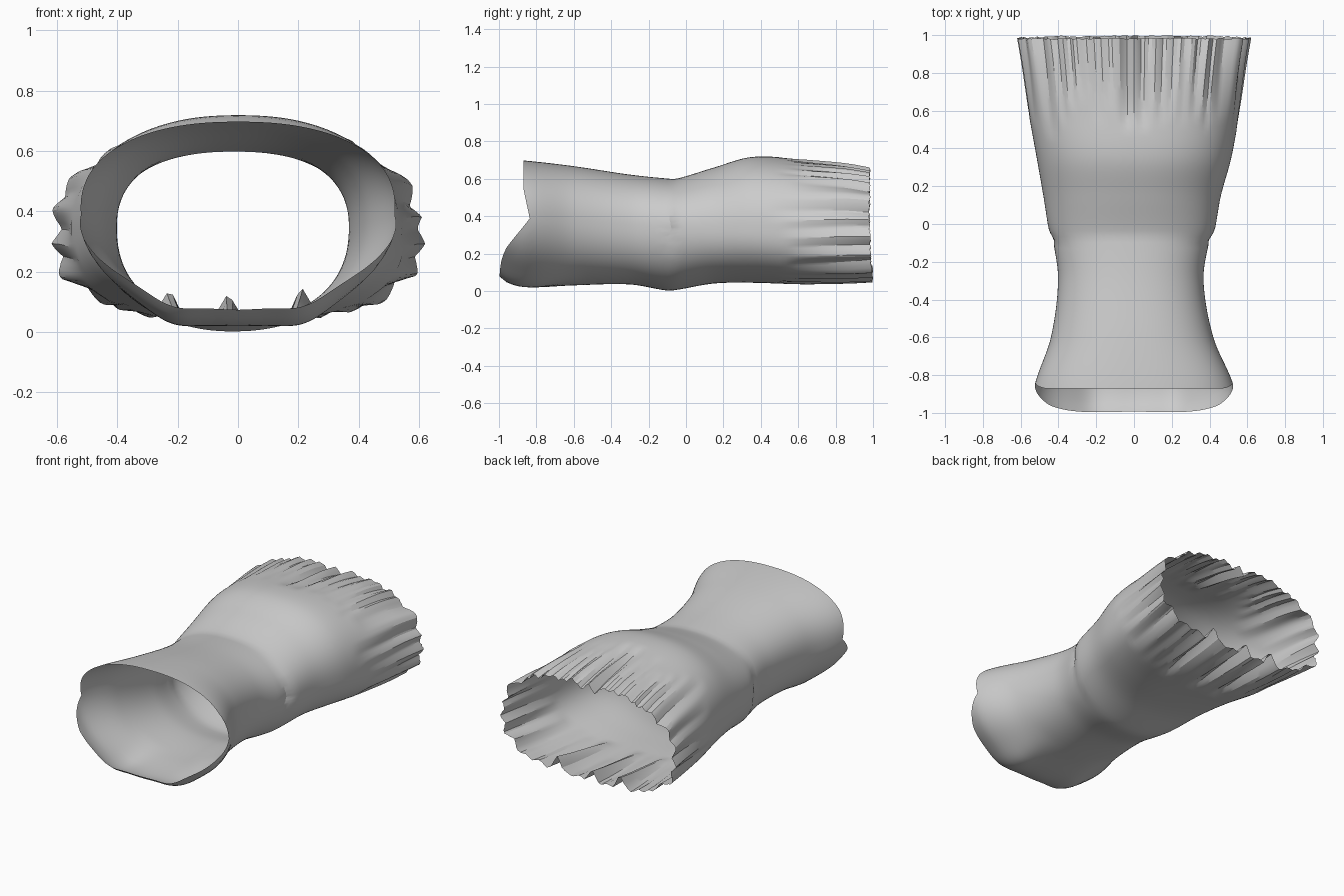
import bpy, bmesh, random
from math import sin, cos, pi, exp, hypot

if "Cube" in bpy.data.objects:
    bpy.data.objects.remove(bpy.data.objects["Cube"])

random.seed(11)
N, ROWS = 200, 60

# Cross-sections along y: y, half width, x centre, top z, bottom z, widest z, top power, bottom power
SECTIONS = [
    (-1.00, .510, .00, .700, .080, .41, 2.3, 1.9),
    (-0.95, .525, .00, .700, .042, .41, 2.3, 1.9),
    (-0.85, .525, .00, .696, .020, .39, 2.3, 1.95),
    (-0.60, .430, -.01, .667, .030, .37, 2.3, 2.15),
    (-0.30, .385, -.017, .622, .035, .35, 2.25, 2.3),
    (-0.10, .412, -.015, .601, .002, .33, 2.25, 2.2),
    (-0.05, .435, -.012, .600, .006, .33, 2.25, 2.2),
    (0.15, .470, -.01, .660, .040, .33, 2.25, 2.3),
    (0.35, .515, .00, .716, .044, .33, 2.3, 2.4),
    (0.60, .560, .00, .708, .036, .33, 2.3, 2.7),
    (0.85, .598, .00, .692, .034, .34, 2.3, 3.0),
    (1.00, .624, .00, .668, .040, .34, 2.3, 3.0),
]


def section(y):
    """Smoothly interpolated section values at y."""
    S = SECTIONS
    y = min(max(y, S[0][0]), S[-1][0])
    i = next(k for k in range(len(S) - 1) if y <= S[k + 1][0])
    a, b = S[i], S[i + 1]
    p, q = S[max(i - 1, 0)], S[min(i + 2, len(S) - 1)]
    h = b[0] - a[0]
    t = (y - a[0]) / h
    out = []
    for k in range(1, 8):
        ma = (b[k] - p[k]) / (b[0] - p[0]) * h
        mb = (q[k] - a[k]) / (q[0] - a[0]) * h
        out.append((2*t**3 - 3*t*t + 1) * a[k] + (t**3 - 2*t*t + t) * ma
                   + (3*t*t - 2*t**3) * b[k] + (t**3 - t*t) * mb)
    return out


def base_point(ang, y):
    """Point on a rounded (superellipse) section, evenly spread by polar angle."""
    w, cx, zt, zb, zm, nt, nb = section(y)
    c, s = cos(ang), sin(ang)
    n, h = (nt, zt - zm) if s >= 0 else (nb, zm - zb)
    r = (abs(c) ** n + abs(s) ** n) ** (-1 / n)
    x, z = cx + w * c * r, zm + h * s * r
    # two soft lobes under the lower front edge
    if s < 0 and y < -.55:
        z -= .028 * min(1, (-.55 - y) / .25) * exp(-((abs(x) - .22) / .1) ** 2)
    return x, z


# Gathered pleats: angle, half width, depth, start y (broad at the sides, fine above and below)
pleats = []


def add_pleats(start, end, count, width, depth, begin):
    step = (end - start) / count
    for i in range(count):
        a = start + step * (i + .5 + random.uniform(-.2, .2))
        pleats.append((a % (2 * pi), width * random.uniform(.85, 1.2),
                       depth * random.uniform(.6, 1.2), begin + random.uniform(-.08, .12)))


add_pleats(-.8, .8, 5, .15, .042, .52)
add_pleats(pi - .8, pi + .8, 5, .15, .042, .52)
add_pleats(.8, pi - .8, 13, .065, .034, .56)
add_pleats(pi + .8, 2 * pi - .8, 10, .08, .032, .55)
for a, d in ((1.49, .07), (1.64, .08), (4.35, .10), (4.66, .09), (5.05, .11)):
    pleats.append((a, .085, d, .5))


def pleat_depth(ang, y):
    d = 0
    for a, hw, depth, y0 in pleats:
        if y > y0:
            da = abs((ang - a + pi) % (2 * pi) - pi)
            d = max(d, depth * max(0, 1 - da / hw) * ((y - y0) / (1 - y0)) ** .75)
    return d


# Fabric tube: open at both ends, lower front edge reaching further forward
bm = bmesh.new()
rows = [[] for _ in range(ROWS + 1)]
for j in range(N):
    ang = 2 * pi * j / N
    s = sin(ang)
    low = max(0, -s)
    y_front = -.87 + .035 * max(0, 1 - abs(s) * 2) - .122 * sin(pi / 2 * low)
    y_front -= .008 * low * abs(sin(2 * ang))
    y_back = .982 + .014 * low + random.uniform(-.005, .004)
    for r in range(ROWS + 1):
        y = y_front + (y_back - y_front) * r / ROWS
        x, z = base_point(ang, y)
        x0, z0 = base_point(ang - .03, y)
        x1, z1 = base_point(ang + .03, y)
        tx, tz = x1 - x0, z1 - z0
        L = hypot(tx, tz) or 1
        d = pleat_depth(ang, y)
        # side pinch on the waist seam
        d += .014 * max(0, 1 - abs(y + .075) / .04) * max(0, 1 - abs(s) * 2.2)
        rows[r].append(bm.verts.new((x - tz / L * d, y, z + tx / L * d)))
for r in range(ROWS):
    for j in range(N):
        k = (j + 1) % N
        bm.faces.new((rows[r][j], rows[r + 1][j], rows[r + 1][k], rows[r][k]))
bmesh.ops.recalc_face_normals(bm, faces=bm.faces)
mesh = bpy.data.meshes.new("gathered_tube")
bm.to_mesh(mesh)
bm.free()
obj = bpy.data.objects.new("gathered_tube", mesh)
bpy.context.collection.objects.link(obj)
bpy.context.view_layer.objects.active = obj
obj.select_set(True)
bpy.ops.object.shade_smooth_by_angle(angle=.4)
